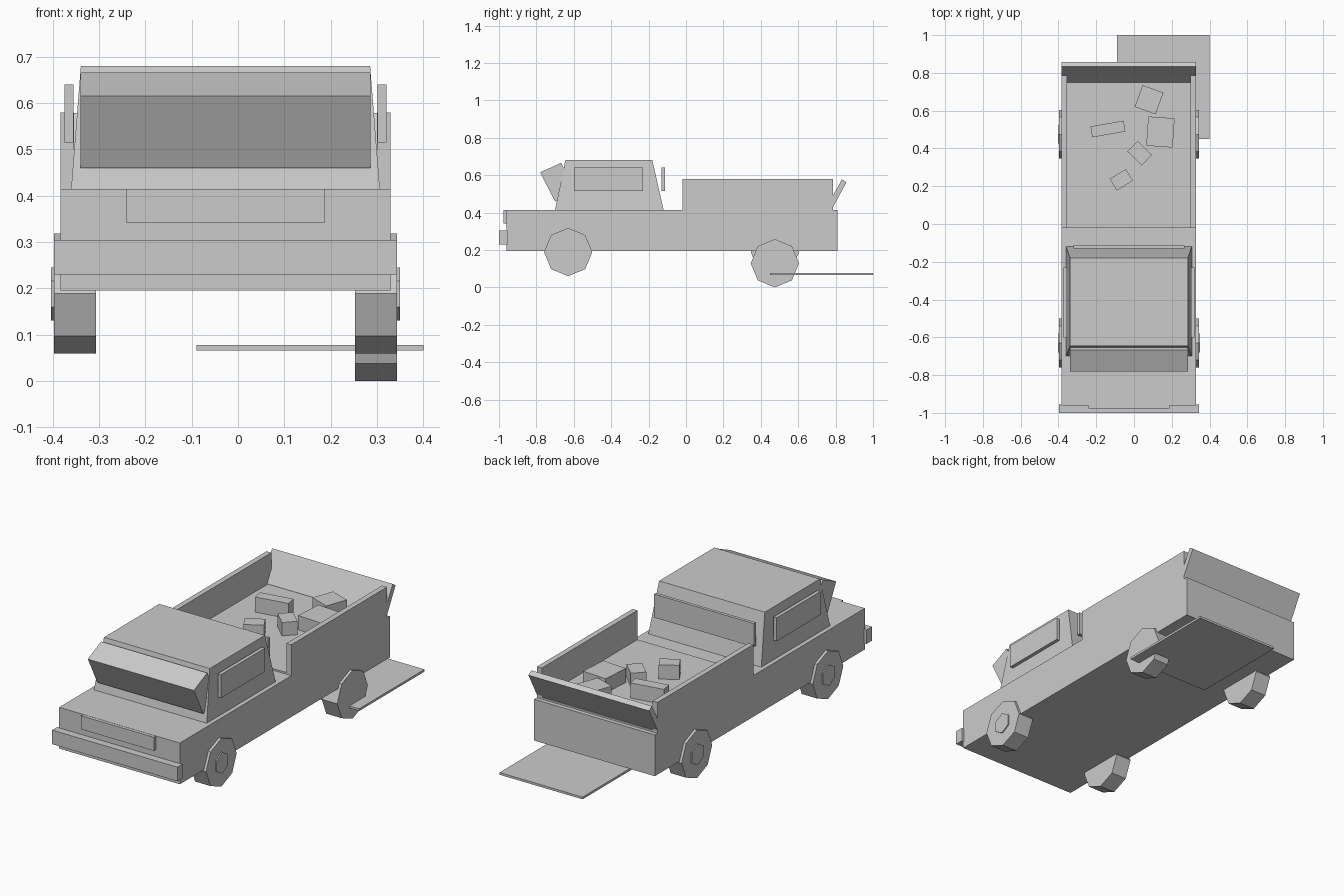
import bpy, bmesh, math
from mathutils import Matrix

cube = bpy.data.objects.get("Cube")
if cube:
    bpy.data.objects.remove(cube, do_unlink=True)

grey = bpy.data.materials.new("plain grey")
grey.use_nodes = True
COLOUR = (0.6, 0.6, 0.6, 1)
grey.diffuse_color = COLOUR
grey.node_tree.nodes["Principled BSDF"].inputs["Base Color"].default_value = COLOUR

MID = -0.027   # the truck's own centre line
HALF = 0.356   # half the body width


def finish(name, bm):
    bmesh.ops.recalc_face_normals(bm, faces=bm.faces)
    mesh = bpy.data.meshes.new(name)
    bm.to_mesh(mesh)
    bm.free()
    mesh.materials.append(grey)
    ob = bpy.data.objects.new(name, mesh)
    bpy.context.collection.objects.link(ob)
    return ob


def box(name, x, y, z, turn=0):
    """Box from (min, max) ranges, turned about its own vertical axis."""
    bm = bmesh.new()
    size = [b - a for a, b in (x, y, z)]
    centre = [(a + b) / 2 for a, b in (x, y, z)]
    bmesh.ops.create_cube(bm, size=1, matrix=Matrix.Translation(centre)
                          @ Matrix.Rotation(math.radians(turn), 4, 'Z')
                          @ Matrix.Diagonal((*size, 1)))
    return finish(name, bm)


def wide(half):
    return (MID - half, MID + half)


def prism(name, profile, half):
    """Side profile of (y, z, inset) points stretched across the truck."""
    bm = bmesh.new()
    sides = [[bm.verts.new((MID + s * (half - i), y, z)) for y, z, i in profile]
             for s in (-1, 1)]
    n = len(profile)
    for side in sides:
        bm.faces.new(side)
    for i in range(n):
        j = (i + 1) % n
        bm.faces.new((sides[0][i], sides[0][j], sides[1][j], sides[1][i]))
    return finish(name, bm)


def disc(name, sides, radius, x, y, z):
    """Low-poly disc with its axle along x and a corner pointing up."""
    bm = bmesh.new()
    bmesh.ops.create_cone(bm, cap_ends=True, segments=sides, radius1=radius,
                          radius2=radius, depth=x[1] - x[0])
    place = Matrix.Translation((sum(x) / 2, y, z)) @ Matrix.Rotation(math.pi / 2, 4, 'Y')
    bmesh.ops.transform(bm, matrix=place, verts=bm.verts)
    top = max(v.co.z for v in bm.verts)
    if top < z + radius * 0.99:
        bmesh.ops.rotate(bm, cent=(0, y, z), verts=bm.verts,
                         matrix=Matrix.Rotation(math.pi / sides, 3, 'X'))
    return finish(name, bm)


# Body and front end
box("body", wide(HALF), (-0.96, 0.81), (0.195, 0.415))
box("bumper", wide(0.37), (-1.0, -0.955), (0.23, 0.305))
box("grille", wide(0.215), (-0.977, -0.955), (0.342, 0.414))

# Cab with tapered sides, and its tilted windscreen block
prism("cab", [(-0.70, 0.415, 0), (-0.12, 0.415, 0),
              (-0.18, 0.68, 0.021), (-0.645, 0.68, 0.021)], 0.333)
prism("windscreen", [(-0.78, 0.615, 0), (-0.70, 0.46, 0),
                     (-0.59, 0.51, 0), (-0.668, 0.666, 0)], 0.313)
box("rear_window", wide(0.294), (-0.13, -0.113), (0.515, 0.64))

# Load bed
box("bed_floor", wide(HALF), (-0.02, 0.787), (0.41, 0.424))
prism("tailgate", [(0.75, 0.428, 0), (0.777, 0.413, 0),
                   (0.858, 0.562, 0), (0.834, 0.578, 0)], HALF)

# Parts on both sides
for side, s in (("left", 1), ("right", -1)):
    def out(a, b):
        return tuple(sorted((MID + s * a, MID + s * b)))
    box(side + "_window", out(0.328, 0.347), (-0.60, -0.23), (0.515, 0.64))
    box(side + "_bed_wall", out(0.327, HALF), (-0.02, 0.787), (0.424, 0.58))
    for end, y in (("front", -0.63), ("rear", 0.475)):
        loose = side == "left" and end == "rear"   # this wheel has dropped
        name = end + "_" + side
        disc(name + "_wheel", 8, 0.129, out(0.279, 0.37), y, 0.129 if loose else 0.189)
        if not loose:
            disc(name + "_hub", 6, 0.057, out(0.36, 0.376), y, 0.188)

# Loose crates: centre x, y, size x, y, height, turn
crates = [(0.08, 0.658, 0.117, 0.122, 0.08, -20),
          (-0.138, 0.503, 0.178, 0.058, 0.085, 10),
          (0.14, 0.487, 0.14, 0.155, 0.08, -4),
          (0.03, 0.375, 0.106, 0.077, 0.075, -44),
          (-0.067, 0.234, 0.1, 0.072, 0.08, 31)]
for i, (x, y, w, d, h, turn) in enumerate(crates):
    box(f"crate_{i + 1}", (x - w / 2, x + w / 2), (y - d / 2, y + d / 2),
        (0.42, 0.42 + h), turn)

# Flat panel lying under the rear
box("loose_panel", (-0.09, 0.4), (0.45, 1.0), (0.066, 0.078))
